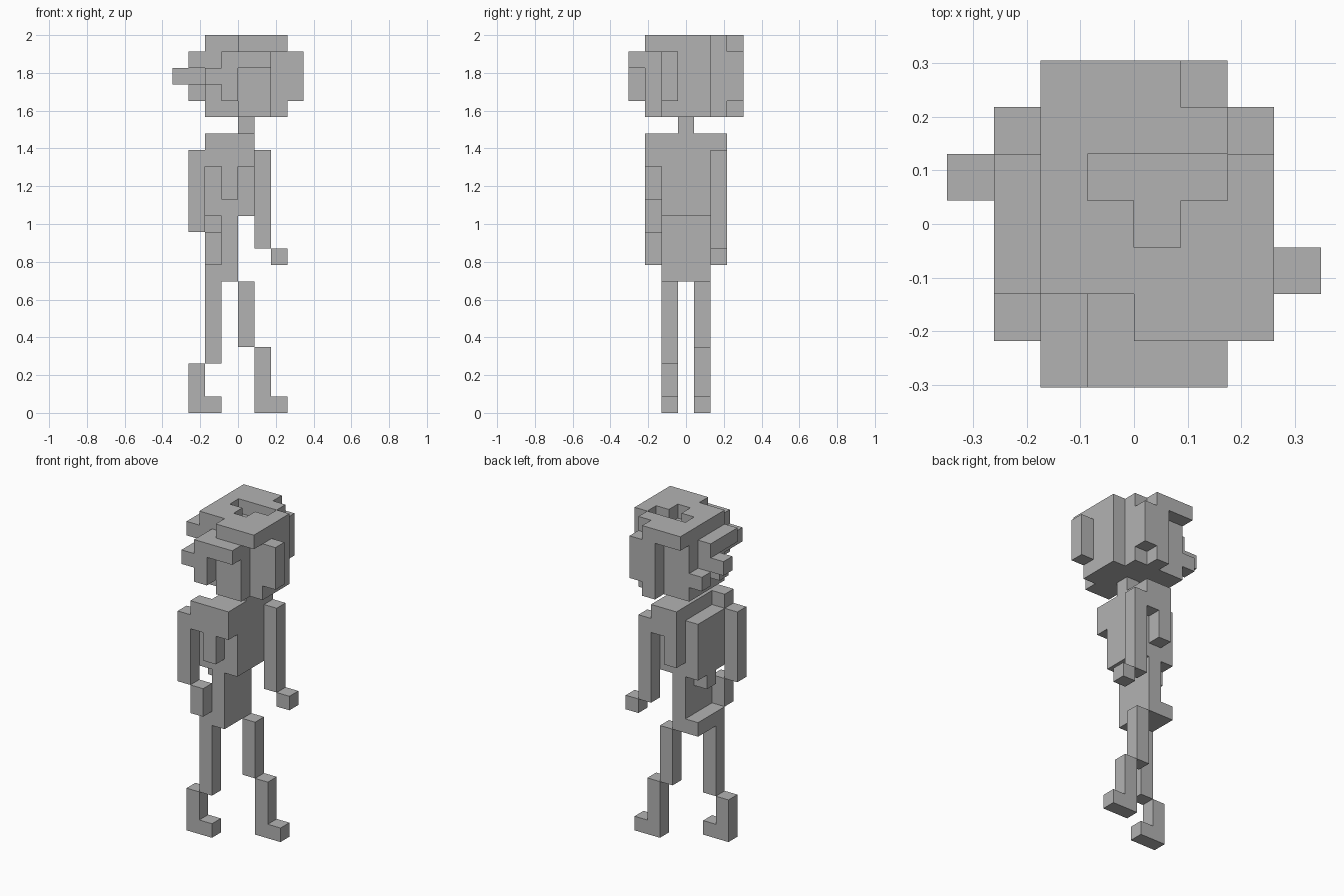
import bpy
import bmesh
from itertools import product
from mathutils import Vector

cube = bpy.data.objects.get("Cube")
if cube:
    bpy.data.objects.remove(cube, do_unlink=True)

UNIT = 2 / 23  # edge of one block

grey = bpy.data.materials.new("plain_grey")
grey.use_nodes = True
tint = (0.45, 0.45, 0.45, 1)
grey.diffuse_color = tint
grey.node_tree.nodes["Principled BSDF"].inputs["Base Color"].default_value = tint


def cells(x, y, z):
    """All blocks in the half-open ranges along each axis."""
    return set(product(range(*x), range(*y), range(*z)))


def mirror(blocks):
    """Reflect blocks across the middle plane between the two sides."""
    return {(x, -y, z) for x, y, z in blocks}


def build(name, *groups):
    """Skin a set of blocks with only its outer faces, merged where flat."""
    solid = set().union(*groups)
    bm = bmesh.new()
    for cell in solid:
        for axis, sign in product(range(3), (-1, 1)):
            step = Vector((0, 0, 0))
            step[axis] = sign
            if tuple(int(c + s) for c, s in zip(cell, step)) in solid:
                continue
            u, v = Vector((0, 0, 0)), Vector((0, 0, 0))
            u[(axis + 1) % 3] = v[(axis + 2) % 3] = 0.5
            mid = Vector(cell) + Vector((0.5, 0, 0.5)) + step / 2
            ring = [mid - u - v, mid + u - v, mid + u + v, mid - u + v]
            bm.faces.new([bm.verts.new(p * UNIT) for p in ring[::sign]])
    bmesh.ops.remove_doubles(bm, verts=bm.verts[:], dist=UNIT / 100)
    bmesh.ops.dissolve_limit(bm, angle_limit=0.01, verts=bm.verts[:], edges=bm.edges[:])
    mesh = bpy.data.meshes.new(name)
    bm.to_mesh(mesh)
    bm.free()
    mesh.materials.append(grey)
    obj = bpy.data.objects.new(name, mesh)
    bpy.context.collection.objects.link(obj)


# Legs: thigh, shin and toe, one stepping forward and one trailing
def leg(name, x, y, knee):
    side = (y, y + 1)
    build(name,
          cells((x + 1, x + 2) if x < 0 else (x - 1, x), side, (knee, 8)),
          cells((x, x + 1), side, (0, knee)),
          cells((x, x + 2), side, (0, 1)))


leg("trailing_leg", -3, -1, 3)
leg("leading_leg", 1, 1, 4)

# Hips and waist
build("hips", cells((-2, 0), (-1, 2), (8, 9)))
build("waist", cells((-1, 0), (-1, 2), (9, 12)))

# Torso with a shoulder and a hanging strip on each side
shoulder = cells((-1, 1), (2, 3), (15, 17)) | cells((-1, 0), (2, 3), (13, 15))
build("torso", cells((-1, 1), (-1, 2), (12, 17)), shoulder, mirror(shoulder),
      cells((-2, -1), (-2, -1), (15, 17)))

# Back pack with a small tab below
build("back_pack", cells((-2, -1), (-1, 2), (12, 16)), cells((-2, -1), (0, 1), (11, 12)))

# Arms with hands stepped forward
build("trailing_arm", cells((-3, -2), (-2, -1), (11, 16)))
build("trailing_hand", cells((-2, -1), (-2, -1), (9, 11)))
build("leading_arm", cells((1, 2), (2, 3), (10, 16)))
build("leading_hand", cells((2, 3), (2, 3), (9, 10)))

# Neck
build("neck", cells((0, 1), (0, 1), (17, 18)))

# Head with a shallow T-shaped recess in the crown
recess = cells((-1, 2), (1, 2), (22, 23)) | cells((0, 1), (0, 1), (22, 23))
skull = cells((-2, 3), (-1, 2), (18, 23)) | cells((-2, 2), (2, 3), (18, 23))
build("head", skull - recess,
      cells((0, 2), (-2, -1), (18, 22)),
      cells((0, 3), (-2, -1), (22, 23)))
build("nose", cells((3, 4), (-1, 0), (19, 22)))

# Side pieces of the hair
build("hair_far_side",
      cells((-2, 1), (3, 4), (22, 23)),
      cells((0, 1), (3, 4), (18, 22)),
      cells((1, 2), (3, 4), (19, 22)))
build("hair_near_side",
      cells((-1, 2), (-3, -2), (21, 22)),
      cells((-1, 0), (-3, -1), (19, 22)),
      cells((-2, -1), (-3, -1), (20, 21)))

# Knot and loose tails at the back of the head
build("hair_back_bar", cells((-3, -2), (-1, 2), (21, 22)))
build("hair_tail", cells((-4, -2), (1, 2), (20, 21)))
for label, y in (("near", 0), ("far", 2)):
    build(f"hair_tuft_{label}", cells((-3, -2), (y, y + 1), (19, 20)))
